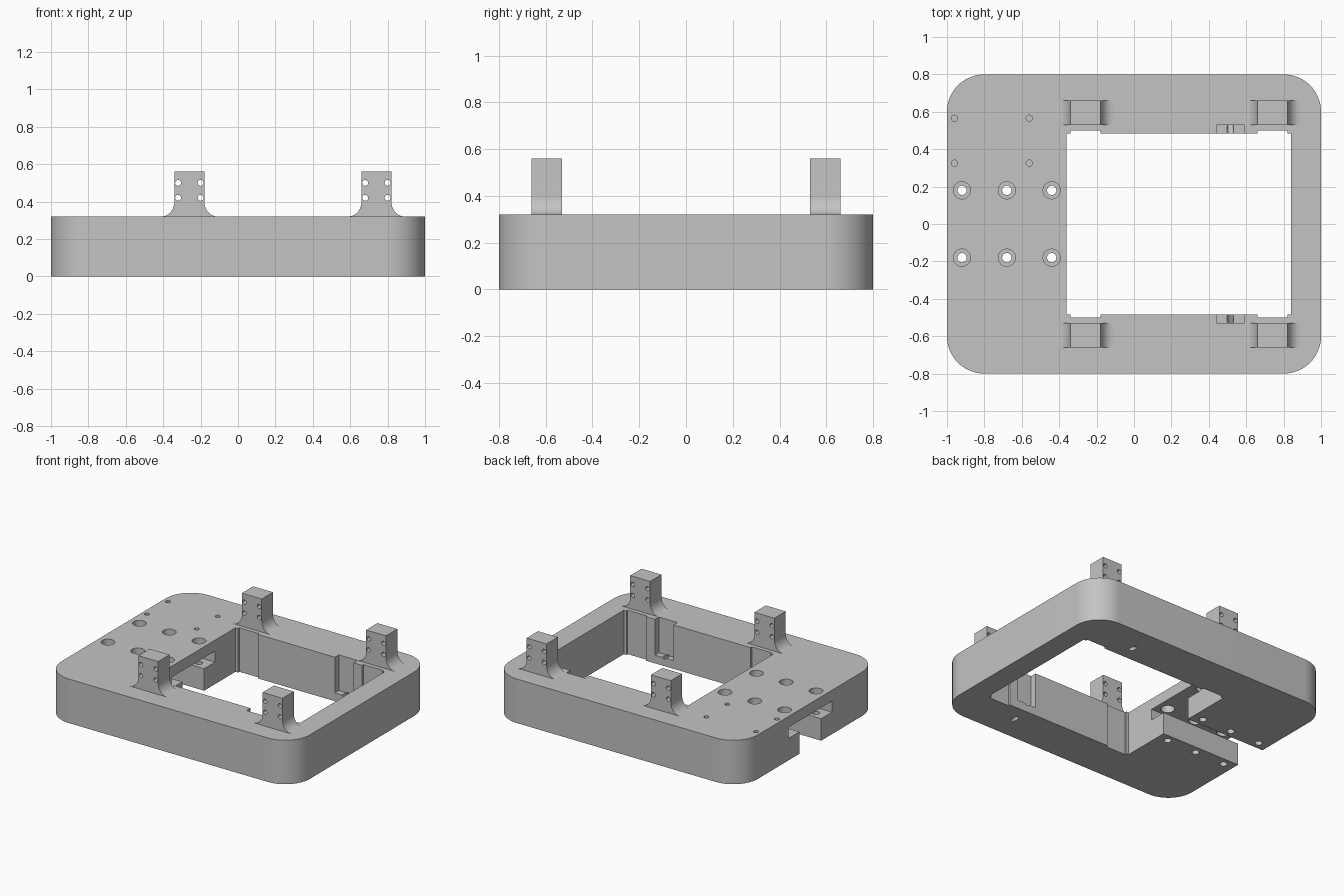
import bpy, bmesh, math
from mathutils import Matrix, Vector

if "Cube" in bpy.data.objects:
    bpy.data.objects.remove(bpy.data.objects["Cube"])

grey = bpy.data.materials.new("plain grey")
grey.diffuse_color = (0.55, 0.55, 0.55, 1)
grey.use_nodes = True
grey.node_tree.nodes["Principled BSDF"].inputs["Base Color"].default_value = grey.diffuse_color


def prism(name, pts, vec):
    """Extrude a closed 3D outline along vec."""
    bm = bmesh.new()
    face = bm.faces.new([bm.verts.new(p) for p in pts])
    ext = bmesh.ops.extrude_face_region(bm, geom=[face])
    verts = [g for g in ext["geom"] if isinstance(g, bmesh.types.BMVert)]
    bmesh.ops.translate(bm, vec=vec, verts=verts)
    bmesh.ops.recalc_face_normals(bm, faces=bm.faces)
    return finish(name, bm)


def finish(name, bm):
    me = bpy.data.meshes.new(name)
    bm.to_mesh(me)
    bm.free()
    ob = bpy.data.objects.new(name, me)
    bpy.context.collection.objects.link(ob)
    return ob


def box(x0, x1, y0, y1, z0, z1):
    pts = [(x0, y0, z0), (x1, y0, z0), (x1, y1, z0), (x0, y1, z0)]
    return prism("box_cutter", pts, (0, 0, z1 - z0))


def rod(a, b, r, seg=24):
    a, b = Vector(a), Vector(b)
    bm = bmesh.new()
    rot = (b - a).to_track_quat('Z', 'Y').to_matrix().to_4x4()
    bmesh.ops.create_cone(bm, cap_ends=True, segments=seg, radius1=r, radius2=r,
                          depth=(b - a).length,
                          matrix=Matrix.Translation((a + b) / 2) @ rot)
    return finish("hole_cutter", bm)


def cut(ob, cutters):
    for c in cutters:
        m = ob.modifiers.new("cut", 'BOOLEAN')
        m.operation, m.solver, m.object = 'DIFFERENCE', 'EXACT', c
    dg = bpy.context.evaluated_depsgraph_get()
    me = bpy.data.meshes.new_from_object(ob.evaluated_get(dg))
    ob.modifiers.clear()
    ob.data = me
    for c in cutters:
        bpy.data.objects.remove(c)


def dress(ob):
    ob.data.materials.clear()
    ob.data.materials.append(grey)
    bpy.ops.object.select_all(action='DESELECT')
    ob.select_set(True)
    bpy.context.view_layer.objects.active = ob
    bpy.ops.object.shade_smooth_by_angle(angle=math.radians(30))


# Rounded base block
H, R, N = 0.32, 0.2, 16
outline = []
for k, (cx, cy) in enumerate([(0.8, 0.6), (-0.8, 0.6), (-0.8, -0.6), (0.8, -0.6)]):
    for i in range(N + 1):
        a = math.pi / 2 * (k + i / N)
        outline.append((cx + R * math.cos(a), cy + R * math.sin(a), 0))
base = prism("base_frame", outline, (0, 0, H))

POST_X = (-0.26, 0.74)
# Large window and the T-shaped channel through the left wall
cutters = [box(-0.36, 0.84, -0.485, 0.485, -0.1, 0.5),
           box(-1.1, -0.3, -0.125, 0.125, -0.1, 0.2),
           box(-1.1, -0.3, -0.25, 0.25, 0.16, 0.24)]
for s in (-1, 1):
    # Shallow wall recesses beside the posts
    for x in POST_X:
        cutters.append(box(x - 0.08, x + 0.08, *sorted((s * 0.45, s * 0.5)), -0.1, 0.5))
    # Wall pocket with a slanted drain hole
    cutters.append(box(0.44, 0.59, *sorted((s * 0.45, s * 0.53)), 0.06, 0.5))
    cutters.append(rod((0.515, s * 0.47, 0.08), (0.515, s * 0.645, -0.02), 0.018, 16))
    # Bolt holes: wide in the channel roof, narrow in the ledge
    for x in (-0.92, -0.68, -0.44):
        cutters.append(rod((x, s * 0.18, 0.2), (x, s * 0.18, 0.4), 0.046))
        cutters.append(rod((x, s * 0.18, -0.1), (x, s * 0.18, 0.2), 0.025))
# Small blind holes
for x in (-0.96, -0.56):
    for y in (0.325, 0.565):
        cutters.append(rod((x, y, 0.2), (x, y, 0.4), 0.017, 16))
cut(base, cutters)
dress(base)

# Posts with flared feet and cross holes
for x in POST_X:
    for s, side in ((-1, "front"), (1, "back")):
        y0, y1 = sorted((s * 0.53, s * 0.66))
        right = []
        for i in range(11):
            a = math.pi / 2 * i / 10
            right.append((0.15 - 0.07 * math.sin(a), H + 0.08 * (1 - math.cos(a))))
        right.append((0.08, 0.56))
        prof = right + [(-px, pz) for px, pz in reversed(right)]
        post = prism(side + "_post", [(x + px, y0, pz) for px, pz in prof],
                     (0, y1 - y0, 0))
        cut(post, [rod((x + dx, y0 - 0.05, z), (x + dx, y1 + 0.05, z), 0.016, 16)
                   for dx in (-0.06, 0.06) for z in (0.42, 0.50)])
        dress(post)
